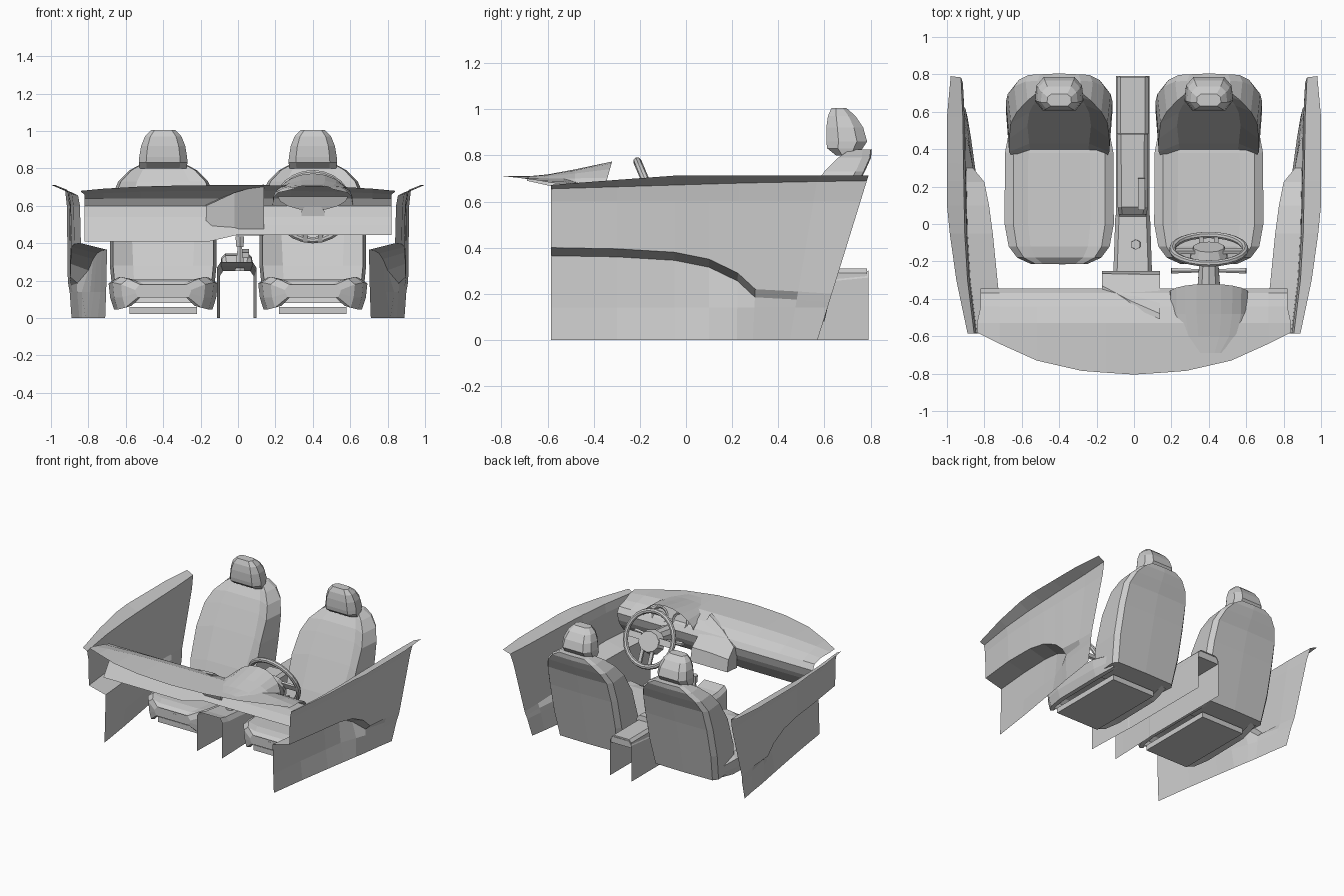
import bpy, bmesh, math
from mathutils import Matrix, Vector

if "Cube" in bpy.data.objects:
    bpy.data.objects.remove(bpy.data.objects["Cube"])


def finish(name, bm):
    bmesh.ops.recalc_face_normals(bm, faces=bm.faces)
    me = bpy.data.meshes.new(name)
    bm.to_mesh(me)
    bm.free()
    ob = bpy.data.objects.new(name, me)
    bpy.context.collection.objects.link(ob)
    return ob


def loft(name, rings, closed=True, caps=True):
    """Skin a list of equal-length point rings with quads."""
    bm = bmesh.new()
    vs = [[bm.verts.new(p) for p in r] for r in rings]
    n = len(rings[0])
    for a, b in zip(vs, vs[1:]):
        for i in range(n if closed else n - 1):
            j = (i + 1) % n
            bm.faces.new((a[i], a[j], b[j], b[i]))
    if caps and closed:
        bm.faces.new(vs[0])
        bm.faces.new(vs[-1])
    return finish(name, bm)


def add_box(bm, c, s, rot=None):
    m = Matrix.Translation(c) @ (rot or Matrix()) @ Matrix.Diagonal((*s, 1))
    bmesh.ops.create_cube(bm, size=1, matrix=m)


def box(name, c, s, rot=None):
    bm = bmesh.new()
    add_box(bm, c, s, rot)
    return finish(name, bm)


def rod(name, p, q, r1, r2, seg=8):
    p, q = Vector(p), Vector(q)
    bm = bmesh.new()
    m = Matrix.Translation((p + q) / 2) @ (q - p).to_track_quat('Z', 'Y').to_matrix().to_4x4()
    bmesh.ops.create_cone(bm, cap_ends=True, segments=seg, radius1=r1, radius2=r2,
                          depth=(q - p).length, matrix=m)
    return finish(name, bm)


def torus(bm, R, r, n, k, m):
    vs = [[bm.verts.new(m @ Vector(((R + r * math.cos(b)) * math.cos(a),
                                    (R + r * math.cos(b)) * math.sin(a), r * math.sin(b))))
           for b in [2 * math.pi * j / k for j in range(k)]]
          for a in [2 * math.pi * i / n for i in range(n)]]
    for i in range(n):
        for j in range(k):
            a, b = vs[i], vs[(i + 1) % n]
            bm.faces.new((a[j], b[j], b[(j + 1) % k], a[(j + 1) % k]))


def mirrored(half):
    """Half outline (first and last points on the centre line) -> full ring."""
    return half + [(-u, v) for u, v in half[-2:0:-1]]


# Doors: single sheets with an inward armrest bulge and an outward sill flange
# y, ledge height, wall x, armrest x, lower lip x, bottom x, flange x, rear-edge shear
door_cols = [(-.585, .40, .84, .70, .705, .71, .89, 0), (-.3, .395, .875, .73, .735, .75, .95, 0),
             (-.05, .38, .89, .755, .77, .79, .985, 0), (.1, .35, .893, .775, .79, .815, 1, 0),
             (.22, .29, .895, .80, .835, .835, 1, .05), (.29, .22, .897, .86, .86, .848, 1, .15),
             (.45, .21, .9, .892, .885, .87, 1, .55), (.57, .2, .91, .905, .9, .89, .98, 1)]
for side in (-1, 1):
    rings = []
    for y, L, w, a, lo, b, f, sh in door_cols:
        t = (y + .585) / 1.155
        prof = [(b, 0), (lo, .14), (a, L - .035), (w, L), (w + .005, .6),
                (w + .015, .655 + .035 * t), (f, .672 + .04 * min(1, 2.2 * t))]
        rings.append([(side * x, y + sh * .22 * z / .71, z) for x, z in prof])
    loft(("left" if side < 0 else "right") + "_door", rings, closed=False)

# Dashboard sheet: curved front edge, rolled rear lip, undercut lower panel
half = [(.84, -.58), (.72, -.64), (.52, -.73), (.28, -.785)]
front = [(-x, y) for x, y in half] + [(-.15, -.795), (0, -.805), (.15, -.795)] + half[::-1]
rings = []
for x, yf in front:
    e = abs(x) / .84
    s = max(-.82, min(x, .82))
    zb = .41 if x < -.1 else .445
    rings.append([(x, yf, .71 - .03 * e ** 3), (x, -.53, .71 - .035 * e ** 3),
                  (s, -.44, .68 - .02 * e ** 3), (s, -.37, .64), (s, -.345, .60),
                  (s, -.36, .54), (s, -.38, .50), (s, -.44 if x < -.1 else -.42, zb)])
loft("dashboard", rings, closed=False)

# Instrument hood and gauges
rings = []
for y, w, z0, h in [(-.69, .10, .69, .018), (-.6, .185, .67, .045), (-.48, .212, .645, .09),
                    (-.37, .215, .60, .165)]:
    rings.append([(.4 + w * math.cos(a), y + .05 * math.sin(a) * (y > -.4),
                   z0 + h * math.sin(a) * 1.05)
                  for a in [math.pi * i / 10 for i in range(11)]])
loft("instrument_hood", rings, closed=False)
tilt = Matrix.Rotation(math.radians(-70), 4, 'X')
bm = bmesh.new()
bmesh.ops.create_circle(bm, cap_ends=True, segments=16, radius=1,
                        matrix=Matrix.Translation((.4, -.39, .655)) @ tilt
                        @ Matrix.Diagonal((.19, .085, 1, 1)))
for dx in (-.085, .085):
    torus(bm, .06, .008, 14, 4, Matrix.Translation((.4 + dx, -.38, .655)) @ tilt)
finish("gauges", bm)

# Centre stack with raised screen
rings = [[(x, y, z) for y, z in p] for x, p in (
    (-.17, [(-.37, .60), (-.33, .61), (-.265, .54), (-.25, .45), (-.37, .44)]),
    (-.02, [(-.44, .67), (-.41, .67), (-.268, .55), (-.25, .45), (-.38, .44)]),
    (.14, [(-.51, .715), (-.48, .715), (-.27, .55), (-.25, .45), (-.38, .44)]))]
loft("centre_stack", rings)

# Steering wheel: rim, hub and spokes in a tilted local frame
wm = Matrix.Translation((.4, -.135, .595)) @ Matrix.Rotation(math.radians(-67), 4, 'X')
bm = bmesh.new()
torus(bm, .195, .018, 24, 8, Matrix())
bmesh.ops.create_cone(bm, cap_ends=True, segments=10, radius1=.105, radius2=.085, depth=.05,
                      matrix=Matrix.Translation((0, .02, -.02)) @ Matrix.Diagonal((1, .85, 1, 1)))
for s in (-1, 1):
    add_box(bm, (s * .135, .0, -.01), (.12, .045, .016))
    add_box(bm, (s * .04, .135, -.01), (.025, .12, .016))
bm.transform(wm)
finish("steering_wheel", bm)
rod("steering_column", (.4, -.16, .585), (.4, -.36, .55), .05, .065, 10)
for s in (-1, 1):
    rod("stalk", (.4 + s * .04, -.25, .55), (.4 + s * .2, -.25, .565), .01, .017, 6)

# Seats
for sx in (-.4, .4):
    rings = []
    # cushion, open underneath: y, half width, bottom z, top z
    for y, w, zb, zt in [(.54, .26, .07, .17), (.38, .29, .05, .19), (.0, .292, .045, .20),
                         (-.12, .27, .045, .205), (-.18, .225, .055, .195), (-.214, .15, .11, .165)]:
        h = zt - zb
        prof = [(0, zt), (w * .57, zt), (w * .84, zt + .015), (w, zt - .015),
                (w * .97, zb + .4 * h), (w * .9, zb), (w * .75, zb + .01)]
        rings.append([(sx - u, y, z) for u, z in prof[:0:-1]] + [(sx + u, y, z) for u, z in prof])
    loft("seat_cushion", rings, closed=False)
    f = rings[-1]
    loft("cushion_front", [f[:7], [f[12 - i] for i in range(6)] + [(sx, -.216, .165)]], closed=False)
    rings = []
    # z, back y, insert y, bolster y, half width, insert half width
    for z, yb, yi, yf, w, iw in [(.08, .60, .36, .35, .265, .15), (.28, .645, .43, .385, .285, .16),
                                 (.5, .695, .525, .455, .285, .17), (.65, .735, .595, .54, .275, .16),
                                 (.73, .775, .635, .60, .24, .14), (.79, .802, .68, .66, .18, .11),
                                 (.825, .805, .72, .71, .115, .08)]:
        prof = [(0, yb), (w * .9, yb - .005), (w, yb - .04), (w * .94, yf), (iw, yi), (0, yi)]
        rings.append([(sx + u, y, z) for u, y in mirrored(prof)])
    loft("seat_back", rings)
    rings = []
    # headrest: z, front y, back y, half width
    for z, y0, y1, w in [(.80, .65, .74, .125), (.83, .612, .765, .13), (.86, .608, .785, .128),
                         (.92, .608, .768, .118), (.97, .615, .735, .098), (1.005, .63, .695, .065)]:
        d = y1 - y0
        prof = [(0, y0), (w * .7, y0), (w, y0 + .3 * d), (w * .95, y0 + .75 * d),
                (w * .65, y1), (0, y1)]
        rings.append([(sx + u, y, z) for u, y in mirrored(prof)])
    loft("headrest", rings)
    box("seat_base", (sx, .17, .04), (.36, .6, .04))

# Centre console: open tunnel shell, armrest, handbrake and gear lever
rings = [[(-w, y, 0), (-w, y, z - .03), (-w + .02, y, z), (w - .02, y, z), (w, y, z - .03), (w, y, 0)]
         for y, w, z in [(-.33, .105, .3), (-.25, .103, .28), (.04, .093, .25), (.05, .09, .26),
                         (.48, .09, .27), (.79, .09, .3)]]
loft("console", [[(x - .007, y, z) for x, y, z in r] for r in rings], closed=False)
rings = [[(-.007 + x, y, z) for x, z in ((-w, .25), (-w, h - .02), (-w + .02, h), (w - .02, h),
                                         (w, h - .02), (w, .25))]
         for y, w, h in [(.05, .075, .30), (.09, .08, .335), (.48, .082, .345), (.485, .085, .31),
                         (.785, .085, .31)]]
loft("console_armrest", rings)
box("handbrake", (.04, .16, .345), (.035, .17, .03), Matrix.Rotation(.12, 4, 'X'))
rod("gear_lever", (.01, -.11, .25), (.01, -.11, .39), .03, .012, 6)
rod("gear_knob", (.01, -.11, .38), (.01, -.11, .435), .022, .027, 6)
